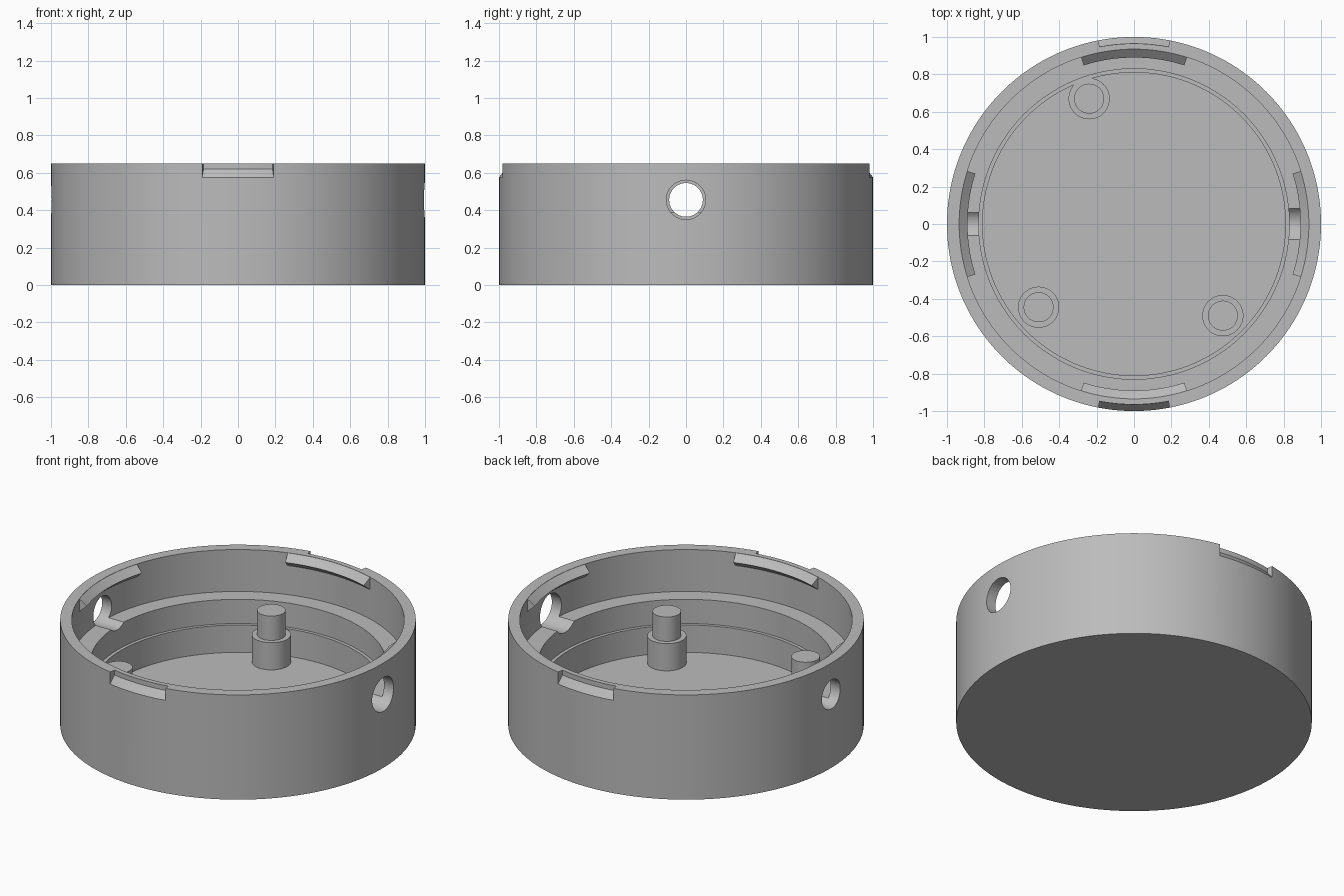
import bpy, bmesh
from math import cos, sin, tau, radians
from mathutils import Matrix

if "Cube" in bpy.data.objects:
    bpy.data.objects.remove(bpy.data.objects["Cube"])

SEGMENTS = 160
HEIGHT = 0.65

grey = bpy.data.materials.new("plain grey")
grey.use_nodes = True
colour = (0.5, 0.5, 0.5, 1)
grey.diffuse_color = colour
grey.node_tree.nodes["Principled BSDF"].inputs["Base Color"].default_value = colour


def finish(name, bm):
    bmesh.ops.recalc_face_normals(bm, faces=bm.faces)
    mesh = bpy.data.meshes.new(name)
    bm.to_mesh(mesh)
    bm.free()
    mesh.materials.append(grey)
    ob = bpy.data.objects.new(name, mesh)
    bpy.context.collection.objects.link(ob)
    return ob


def smooth(ob):
    bpy.ops.object.select_all(action="DESELECT")
    ob.select_set(True)
    bpy.context.view_layer.objects.active = ob
    bpy.ops.object.shade_smooth_by_angle(angle=radians(30))


def lathe(name, profile, at=(0, 0), steps=SEGMENTS):
    """Spin an open (radius, z) profile that starts and ends on the axis."""
    bm = bmesh.new()
    verts = [bm.verts.new((r, 0, z)) for r, z in profile]
    edges = [bm.edges.new(pair) for pair in zip(verts, verts[1:])]
    bmesh.ops.spin(bm, geom=verts + edges, cent=(0, 0, 0), axis=(0, 0, 1),
                   angle=tau, steps=steps, use_merge=True)
    bmesh.ops.remove_doubles(bm, verts=bm.verts, dist=0.0001)
    bmesh.ops.translate(bm, verts=bm.verts, vec=(*at, 0))
    return finish(name, bm)


def arc(name, section, centre, half, steps=20):
    """Sweep a closed (radius, z) section along an arc, angles in degrees."""
    bm = bmesh.new()
    rings = []
    for i in range(steps + 1):
        a = radians(centre - half + 2 * half * i / steps)
        rings.append([bm.verts.new((r * cos(a), r * sin(a), z)) for r, z in section])
    n = len(section)
    for p, q in zip(rings, rings[1:]):
        for j in range(n):
            k = (j + 1) % n
            bm.faces.new((p[j], p[k], q[k], q[j]))
    bm.faces.new(rings[0])
    bm.faces.new(rings[-1])
    return finish(name, bm)


def side_drill(name, side, radius):
    bm = bmesh.new()
    place = Matrix.Translation((side * 0.9, 0, 0.455)) @ Matrix.Rotation(radians(90), 4, "Y")
    bmesh.ops.create_cone(bm, cap_ends=True, segments=48, radius1=radius,
                          radius2=radius, depth=0.5, matrix=place)
    return finish(name, bm)


# Round housing: floor, thin step, ledge and rim wall
housing = lathe("housing", [(0, 0), (1, 0), (1, HEIGHT), (0.935, HEIGHT),
                            (0.935, 0.39), (0.83, 0.39), (0.83, 0.24),
                            (0.81, 0.24), (0.81, 0.07), (0, 0.07)])

# Cutters: sloped rim notches front and back, a hole on each side
notch = [(1.02, 0.55), (0.965, 0.62), (0.965, 0.7), (1.02, 0.7)]
cutters = [arc("notch_cutter", notch, a, 11) for a in (90, 270)]
cutters += [side_drill("left_hole_cutter", 1, 0.105),
            side_drill("right_hole_cutter", -1, 0.09)]
bpy.context.view_layer.objects.active = housing
for cutter in cutters:
    cutter.hide_render = True
    mod = housing.modifiers.new("cut", "BOOLEAN")
    mod.operation = "DIFFERENCE"
    mod.solver = "EXACT"
    mod.object = cutter
    bpy.ops.object.modifier_apply(modifier=mod.name)
    bpy.data.objects.remove(cutter)
smooth(housing)

# Snap ridges inside the rim
ridge = [(0.89, 0.61), (0.935, 0.649), (0.945, 0.649), (0.945, 0.562)]
for side, angle in (("left", 0), ("back", 90), ("right", 180), ("front", 270)):
    smooth(arc(side + "_snap_ridge", ridge, angle, 17.6))

# Stepped posts standing on the floor
posts = {"back_post": (-0.24, 0.67), "front_left_post": (0.475, -0.49),
         "front_right_post": (-0.51, -0.445)}
for name, at in posts.items():
    smooth(lathe(name, [(0, 0.05), (0.11, 0.05), (0.11, 0.239), (0.08, 0.239),
                        (0.08, 0.39), (0, 0.39)], at, 48))
